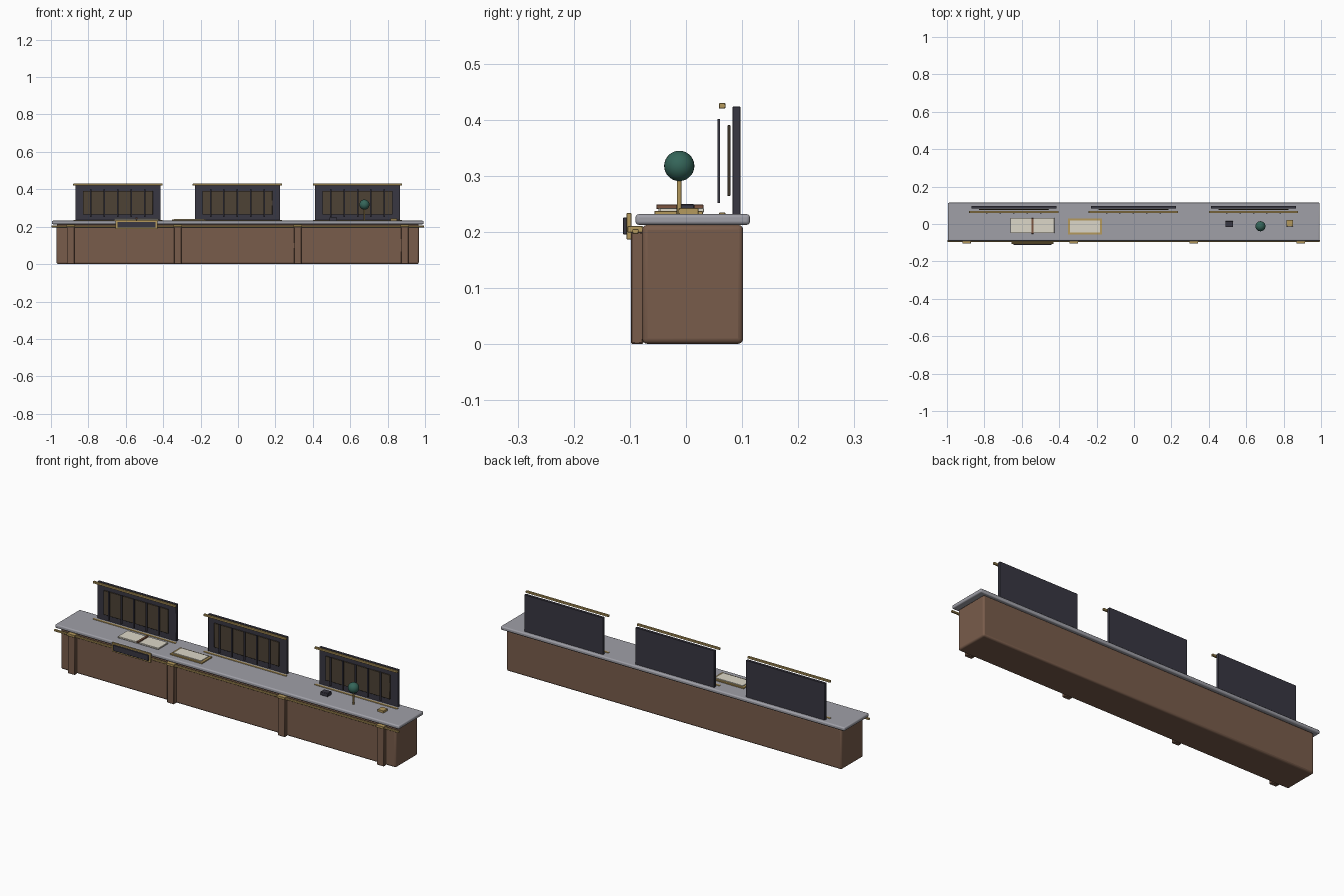
import bpy

if "Cube" in bpy.data.objects:
    bpy.data.objects.remove(bpy.data.objects["Cube"])

def mat(name, rgb):
    m = bpy.data.materials.new(name)
    m.diffuse_color = (*rgb, 1)
    m.use_nodes = True
    m.node_tree.nodes["Principled BSDF"].inputs["Base Color"].default_value = m.diffuse_color
    return m

WOOD = mat("walnut", (0.19, 0.107, 0.07))
STONE = mat("grey_stone", (0.35, 0.35, 0.39))
BRASS = mat("brass", (0.46, 0.32, 0.11))
DARK = mat("dark_metal", (0.04, 0.038, 0.055))
BRONZE = mat("bronze_panel", (0.075, 0.055, 0.035))
PAPER = mat("paper", (0.72, 0.68, 0.58))
LEATHER = mat("leather", (0.2, 0.09, 0.05))
GREEN = mat("green_globe", (0.035, 0.13, 0.1))

def smooth(o):
    bpy.context.view_layer.objects.active = o
    o.select_set(True)
    bpy.ops.object.shade_smooth_by_angle()
    o.select_set(False)

def box(name, x, y, z, m, bevel=0.0, segments=1):
    """Box from (min, max) ranges on each axis."""
    bpy.ops.mesh.primitive_cube_add(size=1, location=[(a + b) / 2 for a, b in (x, y, z)])
    o = bpy.context.object
    o.name = name
    o.scale = [b - a for a, b in (x, y, z)]
    bpy.ops.object.transform_apply(location=False, rotation=False, scale=True)
    o.data.materials.append(m)
    if bevel:
        b = o.modifiers.new("bevel", 'BEVEL')
        b.width, b.segments = bevel, segments
        smooth(o)
    return o

def span(c, w):
    return (c - w / 2, c + w / 2)

# Counter body and top
box("counter_body", (-0.97, 0.967), (-0.078, 0.102), (0.001, 0.213), WOOD, 0.009, 3)
box("counter_top", (-0.995, 0.993), (-0.09, 0.114), (0.213, 0.232), STONE, 0.006, 3)

# Front pilasters with brass caps, and the brass rail
for i, px in enumerate((-0.895, -0.322, 0.319, 0.891)):
    box(f"pilaster_{i}", span(px, 0.04), (-0.098, -0.076), (0.001, 0.2), WOOD, 0.002)
    box(f"pilaster_cap_{i}", span(px, 0.046), (-0.104, -0.077), (0.199, 0.211), BRASS, 0.001)
box("front_rail", (-0.998, 0.994), (-0.095, -0.085), (0.197, 0.206), BRASS, 0.001)

# Blank name plate
box("plate_frame", span(-0.543, 0.226), (-0.106, -0.097), (0.187, 0.234), BRASS, 0.001)
box("plate_face", span(-0.543, 0.205), (-0.112, -0.105), (0.196, 0.226), DARK, 0.001)

# Three rear screens
for i, sx in enumerate((-0.642, -0.003, 0.639)):
    box(f"screen_back_{i}", span(sx, 0.456), (0.083, 0.097), (0.231, 0.424), DARK, 0.001)
    box(f"screen_inset_{i}", span(sx, 0.374), (0.074, 0.079), (0.264, 0.391), BRONZE, 0.001)
    for k in range(5):
        box(f"screen_slat_{i}_{k}", span(sx + (k - 2) * 0.072, 0.008), (0.056, 0.061), (0.252, 0.402), DARK)
    box(f"screen_top_rail_{i}", span(sx, 0.478), (0.059, 0.07), (0.42, 0.43), BRASS, 0.001)
    box(f"screen_bottom_rail_{i}", span(sx, 0.478), (0.059, 0.07), (0.228, 0.235), BRASS, 0.001)

# Open book
for side, x in (("left", (-0.66, -0.545)), ("right", (-0.541, -0.426))):
    box(f"book_page_{side}", x, (-0.049, 0.032), (0.235, 0.243), PAPER, 0.001)
box("book_spine", span(-0.543, 0.012), (-0.053, 0.031), (0.241, 0.249), LEATHER, 0.001)

# Brass tray with paper
box("paper_tray", (-0.354, -0.17), (-0.056, 0.03), (0.231, 0.238), BRASS, 0.001)
box("tray_paper", (-0.342, -0.182), (-0.046, 0.02), (0.237, 0.242), PAPER)

# Small desk blocks
box("ink_block", (0.488, 0.53), (-0.017, 0.015), (0.231, 0.25), DARK, 0.002)
box("brass_block", (0.815, 0.85), (-0.013, 0.022), (0.231, 0.243), BRASS, 0.001)

# Globe on stem
bpy.ops.mesh.primitive_cylinder_add(vertices=16, radius=0.004, depth=0.066, location=(0.676, -0.012, 0.264))
stem = bpy.context.object
stem.name = "globe_stem"
stem.data.materials.append(BRASS)
smooth(stem)
bpy.ops.mesh.primitive_uv_sphere_add(segments=24, ring_count=14, radius=0.027, location=(0.676, -0.012, 0.318))
globe = bpy.context.object
globe.name = "globe"
globe.data.materials.append(GREEN)
smooth(globe)
